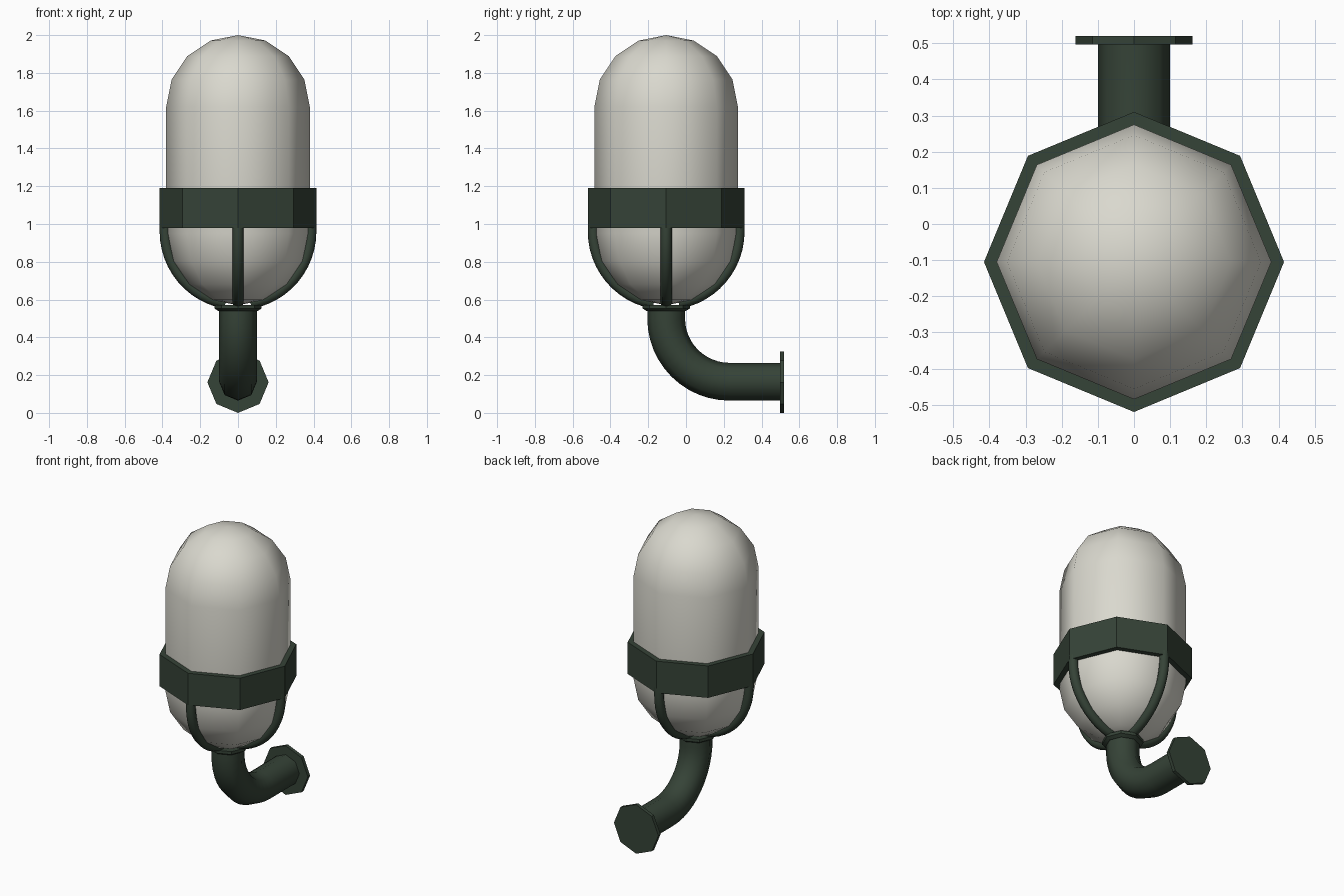
import bpy, bmesh
from math import sin, cos, pi, radians
from mathutils import Vector, Matrix

default = bpy.data.objects.get("Cube")
if default:
    bpy.data.objects.remove(default)

AXIS_Y = -0.105          # vertical axis of the lamp
SIDES = 8
X, Y, Z = Vector((1, 0, 0)), Vector((0, 1, 0)), Vector((0, 0, 1))


def material(name, color):
    m = bpy.data.materials.new(name)
    m.use_nodes = True
    m.diffuse_color = color
    m.node_tree.nodes["Principled BSDF"].inputs["Base Color"].default_value = color
    return m


GREEN = material("dark green metal", (0.036, 0.056, 0.038, 1))
GLASS = material("frosted white glass", (0.70, 0.69, 0.62, 1))


def loop(center, u, v, radius):
    """Points of an octagon around center in the plane of u and v."""
    angles = [2 * pi * i / SIDES for i in range(SIDES)]
    return [center + (u * cos(a) + v * sin(a)) * radius for a in angles]


def skin(name, loops, mat, angle, closed=False):
    """Bridge consecutive loops; cap the ends unless the loops form a ring."""
    bm = bmesh.new()
    rows = [[bm.verts.new(p) for p in pts] for pts in loops]
    pairs = list(zip(rows, rows[1:]))
    if closed:
        pairs.append((rows[-1], rows[0]))
    for a, b in pairs:
        for i in range(SIDES):
            j = (i + 1) % SIDES
            bm.faces.new((a[i], a[j], b[j], b[i]))
    if not closed:
        bm.faces.new(rows[0])
        bm.faces.new(rows[-1])
    bmesh.ops.remove_doubles(bm, verts=bm.verts, dist=1e-5)
    bmesh.ops.recalc_face_normals(bm, faces=bm.faces)
    mesh = bpy.data.meshes.new(name)
    bm.to_mesh(mesh)
    bm.free()
    mesh.materials.append(mat)
    obj = bpy.data.objects.new(name, mesh)
    bpy.context.collection.objects.link(obj)
    bpy.ops.object.select_all(action='DESELECT')
    obj.select_set(True)
    bpy.context.view_layer.objects.active = obj
    bpy.ops.object.shade_smooth_by_angle(angle=radians(angle))
    return obj


def lathe(name, profile, mat, angle, closed=False):
    """Turn (radius, height) pairs around the lamp axis."""
    loops = [loop(Vector((0, AXIS_Y, z)), X, Y, r) for r, z in profile]
    return skin(name, loops, mat, angle, closed)


# Capsule-shaped glass with domed ends
R = 0.38
steps = [i * pi / 8 for i in range(5)]
capsule = [(R * sin(a), 0.95 - R * cos(a)) for a in steps]
capsule += [(R * cos(a), 1.62 + R * sin(a)) for a in steps]
lathe("glass_globe", capsule, GLASS, 80)

# Band around the glass and collar under it
lathe("holder_band", [(0.415, 0.98), (0.415, 1.19), (0.375, 1.19), (0.375, 0.98)],
      GREEN, 30, closed=True)
lathe("collar", [(0.105, 0.54), (0.125, 0.553), (0.125, 0.572)], GREEN, 30)

# Four curved cage ribs
RIB = 0.385
for n, side in enumerate(("left", "back", "right", "front")):
    out = Matrix.Rotation(n * pi / 2, 3, 'Z') @ X
    across = Z.cross(out)
    hub = Vector((0, AXIS_Y, 0.96))
    loops = [loop(hub + out * RIB + Z * 0.05, across, out, 0.03)]
    for i in range(13):
        a = radians(80) * i / 12
        radial = out * cos(a) - Z * sin(a)
        loops.append(loop(hub + radial * RIB, across, radial, 0.03))
    skin("cage_rib_" + side, loops, GREEN, 60)

# Bent pipe: down, round the elbow, then back to the wall
BEND, PIPE = 0.335, 0.1
center = Vector((0, AXIS_Y + BEND, 0.5))
loops = [loop(Vector((0, AXIS_Y, 0.56)), X, -Y, PIPE)]
for i in range(13):
    a = pi / 2 * i / 12
    radial = -Y * cos(a) - Z * sin(a)
    loops.append(loop(center + radial * BEND, X, radial, PIPE))
loops.append(loop(Vector((0, 0.5, 0.165)), X, -Z, PIPE))
skin("bent_pipe", loops, GREEN, 60)

# Wall plate at the end of the pipe
skin("wall_plate", [loop(Vector((0, y, 0.162)), X, -Z, 0.162) for y in (0.497, 0.52)],
     GREEN, 30)
